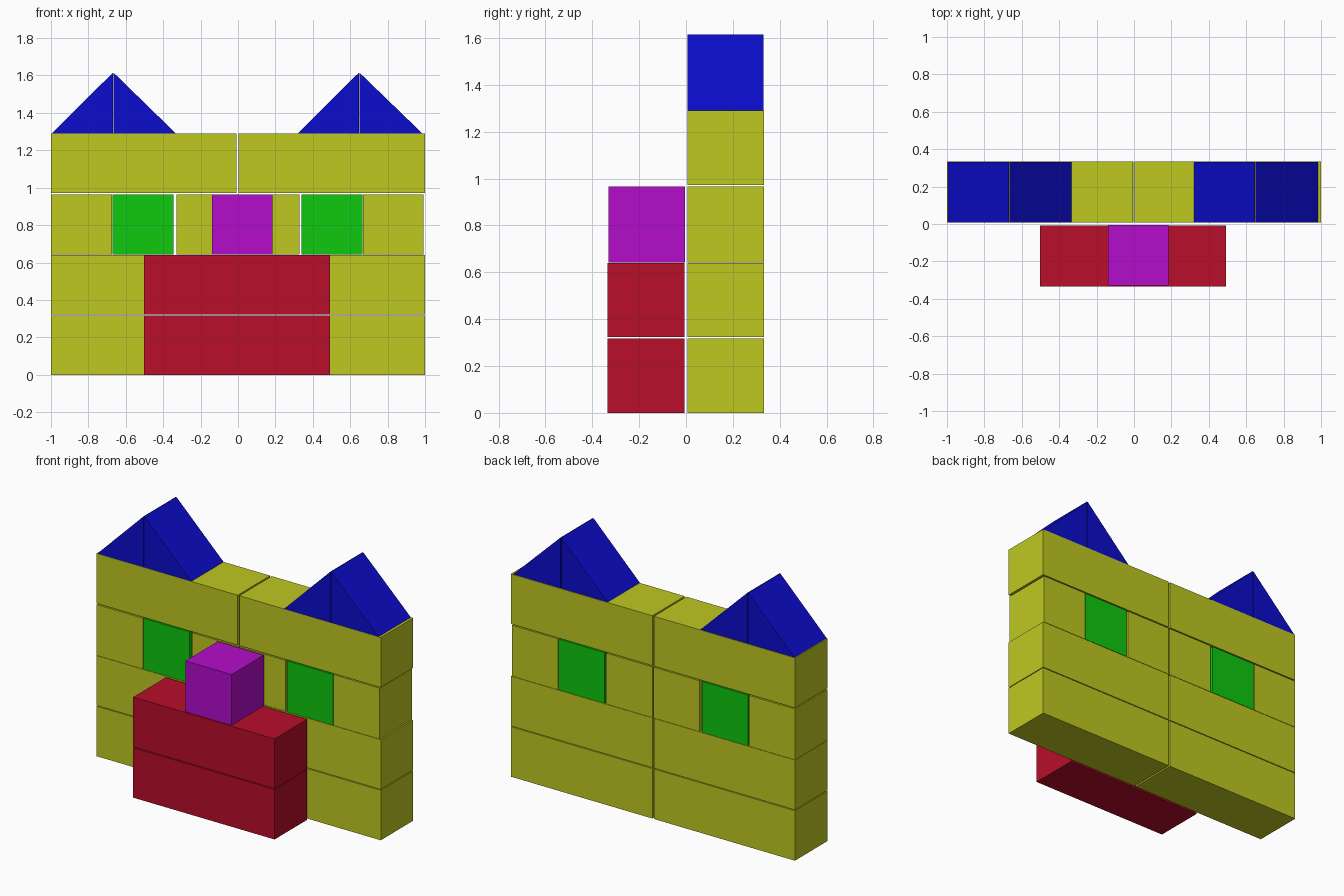
import bpy

if "Cube" in bpy.data.objects:
    bpy.data.objects.remove(bpy.data.objects["Cube"])


def material(name, rgb):
    m = bpy.data.materials.new(name)
    m.diffuse_color = (*rgb, 1)
    m.use_nodes = True
    m.node_tree.nodes["Principled BSDF"].inputs["Base Color"].default_value = m.diffuse_color
    return m


yellow = material("yellow", (0.521, 0.578, 0.015))
red = material("red", (0.479, 0.0044, 0.023))
green = material("green", (0.0044, 0.578, 0.0044))
blue = material("blue", (0.0037, 0.0037, 0.61))
magenta = material("magenta", (0.456, 0.004, 0.597))


def prism(name, profile, y0, y1, mat):
    """Extrude an x-z profile (counter-clockwise from the front) along y."""
    n = len(profile)
    verts = [(x, y, z) for y in (y0, y1) for x, z in profile]
    faces = [list(range(n)), list(range(2 * n - 1, n - 1, -1))]
    faces += [[(i + 1) % n, i, n + i, n + (i + 1) % n] for i in range(n)]
    me = bpy.data.meshes.new(name)
    me.from_pydata(verts, [], faces)
    me.materials.append(mat)
    ob = bpy.data.objects.new(name, me)
    bpy.context.collection.objects.link(ob)
    return ob


def block(name, x0, x1, y0, y1, z0, z1, mat):
    return prism(name, [(x0, z0), (x1, z0), (x1, z1), (x0, z1)], y0, y1, mat)


Y0, Y1 = 0.007, 0.333  # wall depth

# Long wall bricks: two lower courses and the top course
for z0, z1 in ((0, 0.318), (0.323, 0.64), (0.972, 1.29)):
    block("wall_brick_left", -1, -0.007, Y0, Y1, z0, z1, yellow)
    block("wall_brick_right", 0.004, 1, Y0, Y1, z0, z1, yellow)

# Window course: six cubes, two of them green
for x, name, mat in ((-1, "wall_cube", yellow), (-0.67, "window_cube", green),
                     (-0.328, "wall_cube", yellow), (0.004, "wall_cube", yellow),
                     (0.34, "window_cube", green), (0.667, "wall_cube", yellow)):
    block(name, x, x + 0.325, Y0, Y1, 0.642, 0.965, mat)

# Front step bricks with the cube on top
for z0, z1 in ((0, 0.318), (0.323, 0.64)):
    block("step_brick", -0.503, 0.492, -0.335, -0.007, z0, z1, red)
block("top_cube", -0.14, 0.185, -0.33, -0.005, 0.642, 0.965, magenta)

# Roofs: each a pair of right-angled wedges
BASE, TOP = 1.291, 1.615
for a, b, c, d in ((-0.995, -0.669, -0.665, -0.333), (0.32, 0.646, 0.65, 0.985)):
    prism("roof_wedge_left", [(a, BASE), (b, BASE), (b, TOP)], Y0, Y1 - 0.002, blue)
    prism("roof_wedge_right", [(c, BASE), (d, BASE), (c, TOP)], Y0, Y1 - 0.002, blue)
